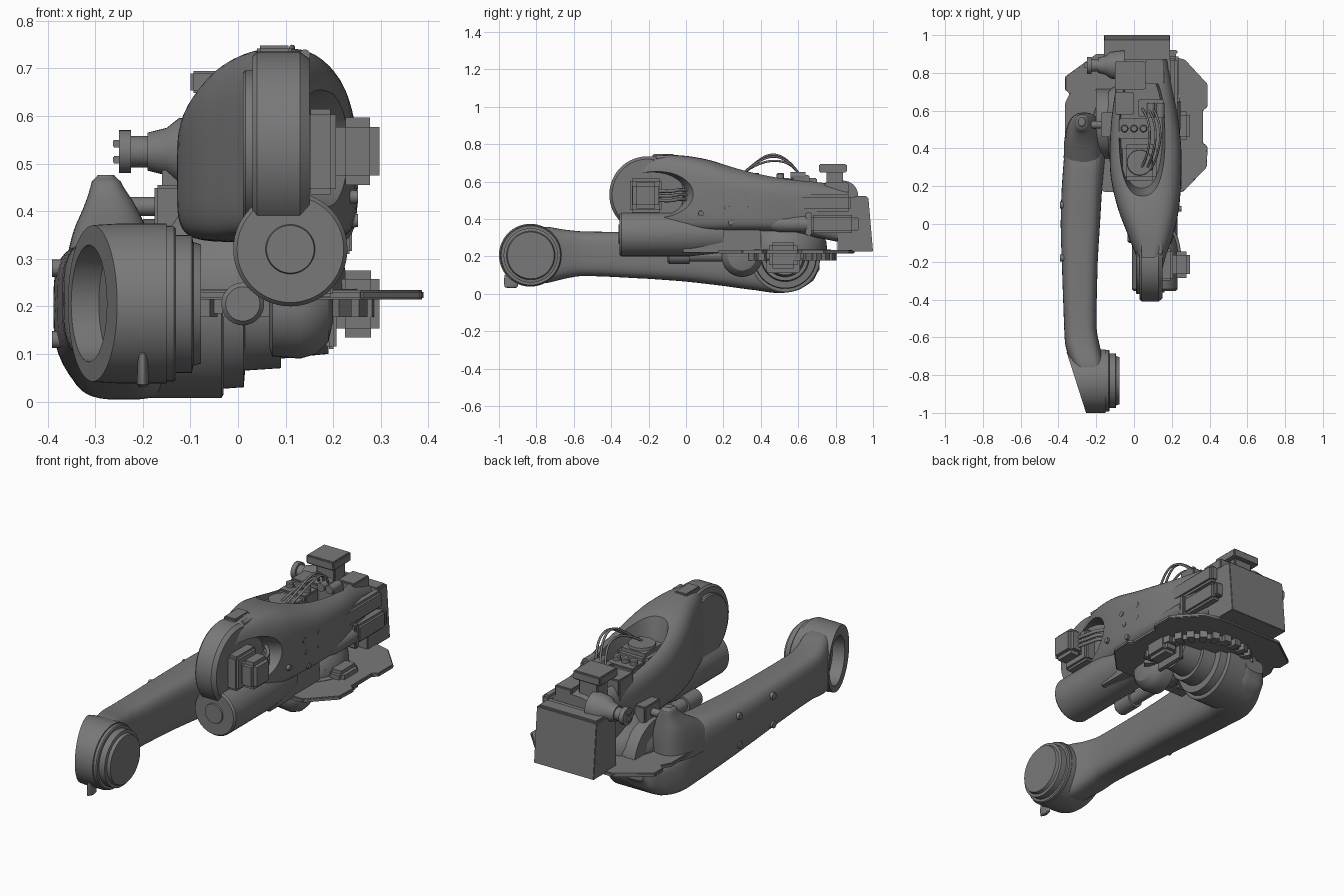
import bpy, bmesh
from math import sin, cos, pi, copysign
from mathutils import Vector

if "Cube" in bpy.data.objects:
    bpy.data.objects.remove(bpy.data.objects["Cube"])

AXES = {'x': lambda t, a, b: (t, a, b), 'y': lambda t, a, b: (a, t, b), 'z': lambda t, a, b: (a, b, t)}
GREY = bpy.data.materials.new('dark_grey')
GREY.diffuse_color = (.19, .19, .19, 1)
GREY.use_nodes = True
GREY.node_tree.nodes["Principled BSDF"].inputs["Base Color"].default_value = GREY.diffuse_color


def finish(name, rings, bevel=0.0):
    """Skin a list of closed point rings into a capped smooth object."""
    bm = bmesh.new()
    vs = [[bm.verts.new(p) for p in r] for r in rings]
    n = len(vs[0])
    for r0, r1 in zip(vs, vs[1:]):
        for i in range(n):
            bm.faces.new((r0[i], r0[(i + 1) % n], r1[(i + 1) % n], r1[i]))
    bm.faces.new(vs[0])
    bm.faces.new(vs[-1])
    bmesh.ops.recalc_face_normals(bm, faces=bm.faces)
    if bevel:
        bmesh.ops.bevel(bm, geom=bm.edges[:], offset=bevel, segments=2, affect='EDGES', clamp_overlap=True)
    me = bpy.data.meshes.new(name)
    bm.to_mesh(me)
    bm.free()
    me.materials.append(GREY)
    ob = bpy.data.objects.new(name, me)
    bpy.context.collection.objects.link(ob)
    smooth(ob)
    return ob


def select(ob):
    bpy.ops.object.select_all(action='DESELECT')
    ob.select_set(True)
    bpy.context.view_layer.objects.active = ob


def smooth(ob):
    select(ob)
    bpy.ops.object.shade_smooth_by_angle(angle=0.55)


def lathe(name, axis, at, prof, n=40):
    """Revolve (t, radius) pairs about an axis through at (offsets on the other two)."""
    f = AXES[axis]
    return finish(name, [[f(t, at[0] + r * cos(2 * pi * i / n), at[1] + r * sin(2 * pi * i / n))
                          for i in range(n)] for t, r in prof])


def prism(name, axis, pts, lo, hi, bevel=0.0):
    return finish(name, [[AXES[axis](t, *p) for p in pts] for t in (lo, hi)], bevel)


def box(name, x0, x1, y0, y1, z0, z1, bevel=0.006):
    return prism(name, 'z', [(x0, y0), (x1, y0), (x1, y1), (x0, y1)], z0, z1, bevel)


def loft(name, axis, secs, e=3.0, e_low=None, n=48, sub=4):
    """Superellipse sections (t, a0, a1, b0, b1) blended with a smooth spline."""
    P = [Vector(s) for s in secs]
    dense = []
    for i in range(len(P) - 1):
        p0, p1, p2, p3 = P[max(i - 1, 0)], P[i], P[i + 1], P[min(i + 2, len(P) - 1)]
        for k in range(sub):
            u = k / sub
            q = p1 + 0.5 * u * ((p2 - p0) + u * ((2 * p0 - 5 * p1 + 4 * p2 - p3) + u * (3 * p1 - p0 - 3 * p2 + p3)))
            q[0] = p1[0] + (p2[0] - p1[0]) * u
            dense.append(q)
    dense.append(P[-1])
    rings = []
    for t, a0, a1, b0, b1 in dense:
        ring = []
        for i in range(n):
            c, s = cos(2 * pi * i / n), sin(2 * pi * i / n)
            p = 2 / (e_low if e_low and s < 0 else e)
            ring.append(AXES[axis](t, (a0 + a1) / 2 + (a1 - a0) / 2 * copysign(abs(c) ** p, c),
                                   (b0 + b1) / 2 + (b1 - b0) / 2 * copysign(abs(s) ** p, s)))
        rings.append(ring)
    return finish(name, rings)


def cut(ob, cutter):
    cutter.hide_render = True
    m = ob.modifiers.new('cut', 'BOOLEAN')
    m.operation, m.object, m.solver = 'DIFFERENCE', cutter, 'EXACT'
    select(ob)
    bpy.ops.object.modifier_apply(modifier=m.name)
    bpy.data.objects.remove(cutter)
    smooth(ob)


def tube(name, pts, r):
    cu = bpy.data.curves.new(name, 'CURVE')
    cu.dimensions, cu.bevel_depth, cu.bevel_resolution = '3D', r, 2
    cu.materials.append(GREY)
    sp = cu.splines.new('NURBS')
    sp.points.add(len(pts) - 1)
    for p, q in zip(sp.points, pts):
        p.co = (*q, 1)
    sp.use_endpoint_u, sp.order_u, sp.resolution_u = True, 3, 8
    ob = bpy.data.objects.new(name, cu)
    bpy.context.collection.objects.link(ob)
    select(ob)
    bpy.ops.object.convert(target='MESH')


# Long lower arm and its round end, sliced at a slant and recessed
arm = loft('lower_arm', 'y', [
    (-.82, -.3, -.15, .06, .35), (-.75, -.328, -.155, .057, .358), (-.65, -.362, -.18, .08, .343),
    (-.55, -.37, -.198, .095, .333), (-.2, -.382, -.192, .08, .33), (0, -.388, -.18, .065, .33),
    (.2, -.382, -.168, .042, .335), (.38, -.368, -.15, .018, .33), (.5, -.35, -.13, .004, .26),
    (.6, -.315, -.13, .02, .212), (.68, -.28, -.13, .07, .205), (.715, -.25, -.14, .13, .2)], e=3.4)
end = lathe('lower_arm_end', 'x', (-.832, .206), [(-.39, .15), (-.3, .165), (-.25, .168), (-.15, .168)], 64)
for ob, prof in ((end, [(-.4, .5), (0, .5)]), (end, [(-.15, .13), (.06, .12)]), (arm, [(-.15, .13), (.06, .12)])):
    cutter = lathe('slant_cutter', 'x', (0, 0), prof)
    cutter.location, cutter.rotation_euler = (-.313, -.815, .206), (0, 0, .31)
    cut(ob, cutter)
lathe('arm_end_flange', 'x', (-.83, .205), [(-.2, .163), (-.135, .163), (-.13, .158), (-.13, .145),
                                           (-.097, .145), (-.094, .13), (-.078, .125)], 56)
loft('arm_end_pin', 'z', [(.03, -.207, -.193, -.95, -.915), (.036, -.212, -.188, -.97, -.9),
                          (.1, -.21, -.19, -.97, -.9), (.112, -.205, -.195, -.95, -.91)], 2)
for y in (-.18, .1):
    for z in (.13, .28):
        lathe('arm_bolt', 'x', (y, z), [(-.391, .018), (-.36, .018)], 12)

# Horn on the arm with its pivot pin
loft('arm_horn', 'z', [(.2, -.372, -.165, .12, .59), (.3, -.36, -.17, .26, .59), (.36, -.345, -.19, .37, .587),
                       (.42, -.32, -.22, .46, .582), (.463, -.307, -.247, .5, .578), (.476, -.295, -.26, .52, .565)], 2.6)
lathe('horn_pin', 'x', (.525, .41), [(-.27, .02), (-.1, .02)], 24)
box('pin_bracket', -.175, -.09, .46, .59, .34, .455)

# Lower joint: stepped drum, motor
lathe('lower_joint_drum', 'x', (.53, .195), [(-.2, .188), (-.035, .188), (-.03, .18), (-.03, .168), (.012, .165),
                                             (.015, .13), (.09, .125), (.09, .105), (.19, .095)], 56)
box('lower_motor_flange', .185, .207, .43, .61, .11, .28)
box('lower_motor', .207, .297, .445, .595, .135, .275, .018)

# Base plate with notched rim, ring teeth and turret
prism('base_plate', 'z', [(-.365, .78), (-.365, .71), (-.34, .69), (-.365, .64), (-.365, .46), (-.3, .26), (-.16, .17),
                          (.26, .17), (.385, .3), (.39, .41), (.365, .43), (.365, .6), (.39, .62), (.39, .74),
                          (.27, .87), (.15, .9), (-.2, .9)], .214, .234, .004)
for i in range(26):
    a = 2 * pi * i / 26
    prism('ring_tooth', 'z', [(.02 + r * cos(a + d), .53 + r * sin(a + d))
                              for r, d in ((.22, -.07), (.275, -.07), (.275, .07), (.22, .07))], .178, .216)
lathe('ring', 'z', (.02, .53), [(.185, .245), (.236, .245)], 56)
lathe('turret', 'z', (.005, .53), [(.19, .22), (.235, .225), (.28, .22), (.32, .2), (.37, .16), (.42, .13)], 56)

# Upper body shell with side scoop and top opening
body = loft('upper_body', 'y', [
    (-.3, .035, .145, .4, .66), (-.2, .02, .165, .36, .728), (-.08, -.025, .205, .345, .742), (.08, -.085, .238, .335, .725),
    (.25, -.123, .25, .335, .68), (.4, -.128, .25, .335, .645), (.55, -.12, .235, .33, .62),
    (.7, -.1, .21, .3, .605), (.87, -.08, .185, .27, .57)], e=3.2, e_low=6, n=56)
cut(body, loft('scoop_cutter', 'x', [(.148, -.36, .0, .41, .65), (.3, -.42, .07, .38, .69)], 2))
cut(body, loft('opening_cutter', 'z', [(.52, -.07, .15, .19, .8), (.8, -.1, .19, .13, .9)], 2.4))
lathe('wrist_head', 'x', (-.205, .53), [(.03, .195), (.04, .205), (.13, .205), (.15, .19)], 64)
lathe('wrist_cover', 'x', (-.205, .53), [(.01, .16), (.016, .166), (.03, .166)], 56)
box('head_lug', .04, .112, -.18, -.06, .7, .748)
lathe('head_screw', 'y', (.14, .728), [(-.16, .012), (-.1, .012)], 14)
for y, z in ((.2, .53), (.32, .53), (.22, .46), (.32, .46), (.08, .43), (.24, .38)):
    lathe('body_bolt', 'x', (y, z), [(.2, .016), (.252, .014)], 14)

# Wrist motor in the scoop
box('wrist_motor_flange', .14, .206, -.3, -.13, .435, .615, .012)
box('wrist_motor', .206, .297, -.285, -.145, .455, .597, .02)
for z in (.5, .525, .55):
    tube('motor_cable', [(.24, -.15, z), (.23, -.08, z - .005), (.2, -.03, z + .01), (.14, .02, z)], .009)

# Balance cylinder and small parts beneath the body
lathe('balance_cylinder', 'y', (.11, .32), [(-.362, .05), (-.355, .052), (-.355, .112), (-.345, .12),
                                            (.02, .12), (.2, .1)], 56)
lathe('under_cylinder', 'y', (.01, .205), [(-.1, .036), (-.09, .045), (.02, .045), (.02, .033), (.35, .033)], 28)
lathe('under_barrel', 'x', (.3, .2), [(.065, .085), (.072, .105), (.13, .11), (.165, .1), (.19, .075), (.2, .03)], 40)
box('under_block', .04, .2, -.02, .4, .22, .36)

# Rear cabinet, slightly leaning
prism('rear_cabinet', 'x', [(.81, .225), (1.0, .225), (.975, .515), (.81, .515)], -.16, .19, .003)
prism('cabinet_cover', 'x', [(.9, .51), (.965, .51), (.965, .522), (.9, .522)], -.15, .18)

# Side drive on the right
box('side_motor', .165, .235, .67, .9, .325, .42, .012)
box('side_motor_cap', .17, .23, .9, .922, .335, .41)
box('side_motor_flange', .155, .24, .64, .672, .31, .435)
lathe('side_motor_shaft', 'y', (.2, .375), [(.42, .03), (.5, .045), (.65, .045)], 24)

# Stub with flange at the rear left
lathe('rear_stub', 'x', (.84, .525), [(-.25, .045), (-.225, .045), (-.225, .033), (-.19, .033), (-.19, .04),
                                      (-.15, .05), (-.125, .07), (-.05, .08)], 32)
for z in (.508, .542):
    box('stub_prong', -.263, -.245, .825, .855, z - .008, z + .008, .002)

# Equipment in the top opening
box('top_motor', -.06, .12, .23, .42, .48, .632, .02)
lathe('top_motor_cap', 'z', (.03, .325), [(.62, .07), (.645, .066)], 28)
box('valve_block', -.08, .08, .45, .56, .5, .62)
box('valve_block', .02, .16, .57, .66, .5, .635)
box('valve_block', -.1, 0, .58, .7, .5, .62)
for x in (-.05, .0, .05):
    lathe('connector', 'z', (x, .505), [(.6, .02), (.64, .02), (.645, .015)], 16)
for x in (.09, .14):
    lathe('connector', 'y', (x, .63), [(.56, .022), (.64, .022)], 16)
box('controller_post', -.07, .04, .75, .84, .5, .655)
box('controller_box', -.1, .06, .71, .86, .648, .695)
box('rear_bracket', .06, .16, .74, .87, .5, .595)
box('right_rail', .18, .23, .45, .88, .44, .53, .012)
for dx, h in ((0, .765), (.025, .75), (-.03, .72)):
    tube('hose', [(.06 + dx, .28, .62), (.09 + dx, .33, .67), (.12 + dx, .46, h), (.1 + dx, .58, .69), (.06 + dx, .63, .6)], .006)
